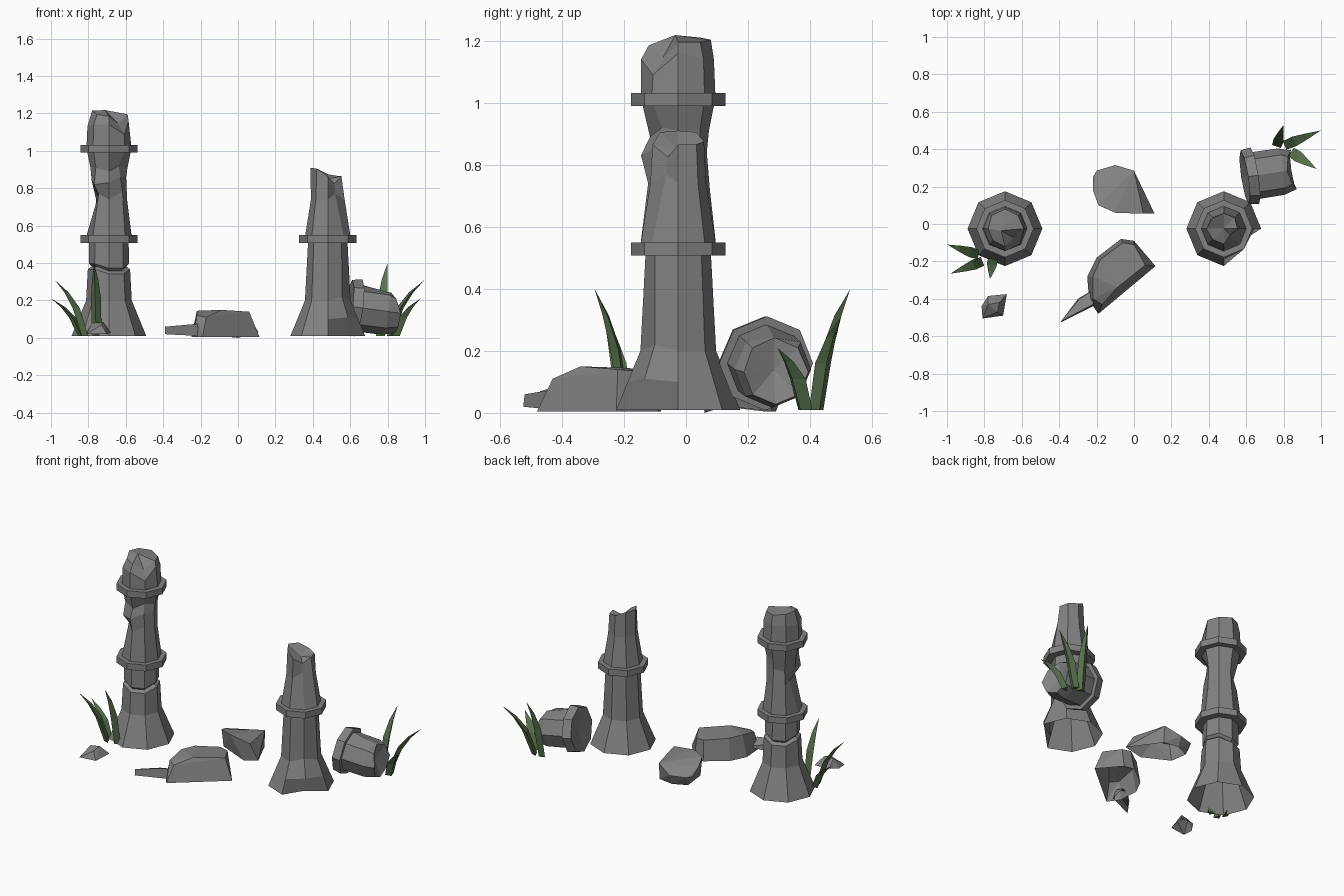
import bpy, bmesh, math
from mathutils import Vector, Matrix

if "Cube" in bpy.data.objects:
    bpy.data.objects.remove(bpy.data.objects["Cube"])


def material(name, rgb):
    m = bpy.data.materials.new(name)
    m.diffuse_color = (*rgb, 1)
    m.use_nodes = True
    m.node_tree.nodes["Principled BSDF"].inputs["Base Color"].default_value = m.diffuse_color
    return m


STONE = material("grey stone", (0.225, 0.225, 0.225))
GRASS = material("grass green", (0.1, 0.17, 0.075))


def finish(name, bm, mat, open_below=None):
    bmesh.ops.recalc_face_normals(bm, faces=bm.faces)
    if open_below is not None:  # hollow underside
        under = [f for f in bm.faces if f.normal.z < -0.7 and f.calc_center_median().z < open_below]
        bmesh.ops.delete(bm, geom=under, context='FACES')
    me = bpy.data.meshes.new(name)
    bm.to_mesh(me)
    bm.free()
    me.materials.append(mat)
    ob = bpy.data.objects.new(name, me)
    bpy.context.collection.objects.link(ob)
    return ob


def turned(name, rings, at=(0, 0, 0), dents={}, top=None, bottom=None, matrix=None, open_below=None):
    """Eight-sided stack of (z, r) rings; dents[(ring, corner)] = (dr, dz)."""
    bm = bmesh.new()
    loops = []
    for i, (z, r) in enumerate(rings):
        loop = []
        for k in range(8):
            dr, dz = dents.get((i, k), (0, 0))
            a = k * math.pi / 4
            loop.append(bm.verts.new(((r + dr) * math.cos(a), (r + dr) * math.sin(a), z + dz)))
        loops.append(loop)
    for lo, hi in zip(loops, loops[1:]):
        for k in range(8):
            n = (k + 1) % 8
            bm.faces.new((lo[k], lo[n], hi[n], hi[k]))
    for loop, centre in ((loops[0], bottom), (loops[-1], top)):
        if centre:
            c = bm.verts.new(centre)
            for k in range(8):
                bm.faces.new((loop[k], loop[(k + 1) % 8], c))
        else:
            bm.faces.new(loop)
    bmesh.ops.transform(bm, matrix=matrix or Matrix.Translation(at), verts=bm.verts)
    return finish(name, bm, STONE, open_below)


def rock(name, points, open_below=None):
    bm = bmesh.new()
    for p in points:
        bm.verts.new(p)
    res = bmesh.ops.convex_hull(bm, input=bm.verts)
    bmesh.ops.delete(bm, geom=[v for v in res["geom_interior"] if isinstance(v, bmesh.types.BMVert)],
                     context='VERTS')
    bmesh.ops.dissolve_limit(bm, angle_limit=math.radians(3), verts=bm.verts, edges=bm.edges)
    return finish(name, bm, STONE, open_below)


def blade(name, base, tip, width):
    """Three-sided tapering blade that bends outwards."""
    base, tip = Vector(base), Vector(tip)
    out = Vector((tip.x - base.x, tip.y - base.y, 0))
    d = out.normalized()
    side = Vector((-d.y, d.x, 0))
    bm = bmesh.new()
    loops = []
    for t, push, w in ((0, 0, 0.9), (0.5, 0.27, 1.0), (0.78, 0.6, 0.6)):
        c = base + out * push + Vector((0, 0, (tip.z - base.z) * t))
        loops.append([bm.verts.new(c + o) for o in
                      (side * width * w / 2, -side * width * w / 2, d * width * w * 0.55)])
    end = bm.verts.new(tip)
    bm.faces.new(loops[0])
    for k in range(3):
        n = (k + 1) % 3
        for lo, hi in zip(loops, loops[1:]):
            bm.faces.new((lo[k], lo[n], hi[n], hi[k]))
        bm.faces.new((loops[-1][k], loops[-1][n], end))
    return finish(name, bm, GRASS)


COLLAR = [(0, 0.153), (0.042, 0.153)]
TALL, SHORT = (-0.69, -0.025, 0), (0.48, -0.025, 0)

# Tall column: flared foot, cracked neck, chipped waist
zig = {(i, k): (0, 0.012 * (-1) ** (k // 2)) for i in (2, 3, 4) for k in range(8)}
turned("tall_column_base", [(0.01, 0.2), (0.2, 0.122), (0.355, 0.113), (0.37, 0.092),
                            (0.385, 0.108), (0.52, 0.105)], TALL, zig, open_below=0.05)
turned("tall_column_waist",
       [(0.54, 0.122), (0.74, 0.097), (0.84, 0.092), (0.91, 0.099), (1.0, 0.117)], TALL,
       {(1, 4): (-0.045, 0), (1, 5): (-0.02, 0.03), (2, 5): (0.02, -0.02), (2, 6): (0.028, -0.01),
        (2, 7): (-0.005, 0.02), (1, 7): (0.005, 0.04), (2, 3): (-0.015, -0.02), (2, 0): (0, 0.02),
        (2, 1): (0.005, 0.02), (1, 2): (0.005, -0.02), (3, 6): (-0.008, -0.02), (3, 7): (-0.025, 0.01)})
# Worn tip of the tall column
turned("tall_column_tip", [(1.02, 0.12), (1.14, 0.115), (1.195, 0.09)], TALL,
       {(1, 0): (-0.01, 0.02), (1, 4): (0, -0.01), (1, 6): (0.005, 0), (2, 4): (0, 0.02),
        (2, 3): (0.01, 0.015), (2, 6): (0.005, -0.01), (2, 7): (-0.02, -0.05), (1, 7): (0, -0.05),
        (2, 0): (0.01, 0), (2, 2): (0.015, 0.008), (2, 1): (0.01, 0)}, top=(-0.02, -0.01, 1.218))
# Short column: foot with a broken notch, snapped top
turned("short_column_base", [(0.01, 0.2), (0.1, 0.163), (0.2, 0.122), (0.52, 0.105)], SHORT,
       {(0, 7): (-0.09, 0), (1, 7): (-0.01, 0.01), (2, 7): (-0.015, 0.02)}, open_below=0.05)
turned("short_column_top", [(0.54, 0.122), (0.74, 0.09), (0.875, 0.083)], SHORT,
       {(1, 7): (-0.035, 0.03), (2, 7): (-0.035, -0.05), (2, 6): (0, -0.01), (2, 4): (0.01, 0.035),
        (2, 3): (0, 0.03), (2, 5): (0, 0.03), (2, 0): (-0.01, -0.01), (2, 1): (0, -0.01)},
       top=(0.0, 0, 0.85))
# Octagonal collars
for name, c, z in (("tall_lower_collar", TALL, 0.508), ("tall_upper_collar", TALL, 0.99),
                   ("short_collar", SHORT, 0.508)):
    turned(name, COLLAR, (c[0], c[1], z))

# Fallen drum with its collar, lying on its side
axis = Vector((0.97, 0.15, -0.13)).normalized()
lay = Matrix.Translation((0.592, 0.25, 0.167)) @ axis.to_track_quat('Z', 'Y').to_matrix().to_4x4()
turned("fallen_collar", [(0, 0.145), (0.055, 0.153)], matrix=lay, bottom=(0, 0, 0.02))
turned("fallen_drum", [(0.04, 0.127), (0.2, 0.125), (0.268, 0.105)], matrix=lay,
       dents={(2, 2): (0, -0.05), (2, 1): (0, -0.03), (2, 3): (0, -0.03), (1, 2): (-0.02, 0)},
       top=(0, 0, 0.22))

# Flat slab and the wedge beside it
slab = [(0.115, -0.225), (0.0, -0.09), (-0.07, -0.08), (-0.2, -0.18), (-0.25, -0.28),
        (-0.24, -0.41), (-0.19, -0.48)]
slab_top = [(0.06, -0.22, 0.14), (0.0, -0.11, 0.13), (-0.06, -0.1, 0.135), (-0.18, -0.19, 0.145),
            (-0.22, -0.28, 0.145), (-0.22, -0.4, 0.12), (-0.17, -0.43, 0.11), (-0.09, -0.34, 0.15)]
rock("flat_slab", [(x, y, 0.005) for x, y in slab] + slab_top, open_below=0.02)
rock("slab_wedge", [(-0.39, -0.525, 0.02), (-0.39, -0.52, 0.06), (-0.3, -0.4, 0.015),
                    (-0.29, -0.4, 0.05), (-0.2, -0.34, 0.04), (-0.2, -0.43, 0.01),
                    (-0.22, -0.43, 0.075), (-0.25, -0.45, 0.01)], open_below=0.03)
# Broken block behind the slab
rock("back_block", [(-0.22, 0.25, 0.07), (-0.2, 0.285, 0.07), (-0.1, 0.315, 0.07), (0.0, 0.285, 0.115),
                    (0.11, 0.055, 0.03), (0.05, 0.055, 0.125), (-0.1, 0.06, 0.145), (-0.19, 0.1, 0.14),
                    (-0.22, 0.18, 0.11), (0.0, 0.06, 0.0), (-0.19, 0.12, 0.02),
                    (-0.19, 0.25, 0.005), (-0.1, 0.29, 0.005), (0.0, 0.275, 0.005)], open_below=0.03)
# Small stone
rock("small_stone", [(-0.815, -0.44, 0.02), (-0.78, -0.385, 0.03), (-0.68, -0.375, 0.03),
                     (-0.70, -0.49, 0.02), (-0.81, -0.505, 0.02), (-0.78, -0.43, 0.08),
                     (-0.72, -0.42, 0.085), (-0.73, -0.47, 0.07), (-0.75, -0.44, 0.005)],
     open_below=0.04)

# Grass tufts beside each ruin
blades = [((-0.755, -0.185, 0.01), (-0.77, -0.295, 0.4), 0.055),
          ((-0.81, -0.2, 0.01), (-0.98, -0.265, 0.31), 0.055),
          ((-0.83, -0.165, 0.01), (-0.998, -0.11, 0.21), 0.055),
          ((0.762, 0.415, 0.01), (0.8, 0.53, 0.4), 0.055),
          ((0.805, 0.42, 0.01), (0.998, 0.5, 0.31), 0.055),
          ((0.84, 0.385, 0.01), (0.975, 0.295, 0.21), 0.06)]
for i, (b, t, w) in enumerate(blades):
    blade("grass_blade_%d" % (i + 1), b, t, w)
